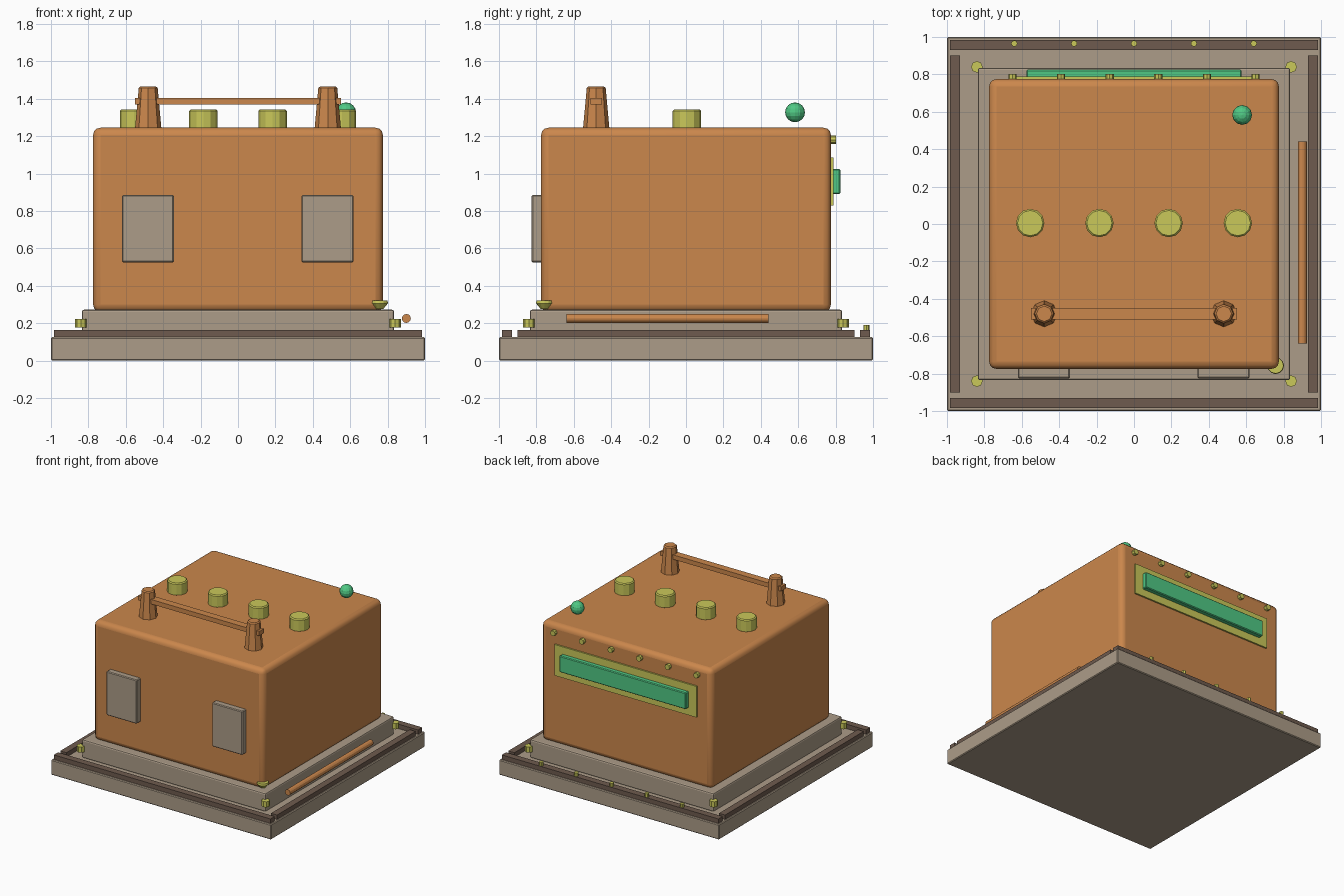
import bpy, math

if "Cube" in bpy.data.objects:
    bpy.data.objects.remove(bpy.data.objects["Cube"])


def material(name, rgb):
    lin = [((c / 255 + 0.055) / 1.055) ** 2.4 for c in rgb]
    m = bpy.data.materials.new(name)
    m.diffuse_color = (*lin, 1)
    m.use_nodes = True
    m.node_tree.nodes["Principled BSDF"].inputs["Base Color"].default_value = m.diffuse_color
    return m


ORANGE = material("orange", (203, 135, 76))
TAN = material("tan", (172, 156, 136))
BROWN = material("dark brown", (110, 91, 78))
YELLOW = material("yellow", (202, 200, 90))
GREEN = material("green", (80, 200, 132))


def finish(name, mat, bevel=0, segments=1):
    o = bpy.context.object
    o.name = name
    o.data.materials.append(mat)
    if bevel:
        b = o.modifiers.new("bevel", 'BEVEL')
        b.width, b.segments = bevel, segments
        b.limit_method = 'ANGLE'
        b.angle_limit = math.radians(50)
    return o


def box(name, mat, x0, x1, y0, y1, z0, z1, bevel=0, segments=1):
    bpy.ops.mesh.primitive_cube_add(
        size=1, location=((x0 + x1) / 2, (y0 + y1) / 2, (z0 + z1) / 2))
    o = bpy.context.object
    o.scale = (x1 - x0, y1 - y0, z1 - z0)
    bpy.ops.object.transform_apply(location=False, rotation=False, scale=True)
    return finish(name, mat, bevel, segments)


def cone(name, mat, loc, r1, r2, depth, sides, rot=(0, 0, 0), bevel=0):
    bpy.ops.mesh.primitive_cone_add(vertices=sides, radius1=r1, radius2=r2,
                                    depth=depth, location=loc, rotation=rot)
    return finish(name, mat, bevel)


# base slab, plinth and main body
box("base_slab", TAN, -1, 1, -1, 1, 0, 0.125, 0.006)
box("plinth", TAN, -0.835, 0.835, -0.835, 0.835, 0.12, 0.272, 0.012, 2)
box("body", ORANGE, -0.775, 0.775, -0.775, 0.775, 0.26, 1.245, 0.04, 3)
bpy.ops.object.shade_smooth_by_angle(angle=math.radians(35))

# dark trim strips around the slab
for s in (-1, 1):
    a, b = sorted((s * 0.93, s * 0.985))
    box("end_trim", BROWN, -0.985, 0.985, a, b, 0.12, 0.162)
    box("side_trim", BROWN, a, b, -0.9, 0.9, 0.12, 0.162)

# four top knobs
for i in range(4):
    cone("top_knob", YELLOW, (-0.555 + 0.37 * i, 0.005, 1.29), 0.076, 0.076,
         0.105, 12, bevel=0.008)

# top handle: two tapered posts and a bar
for s in (-1, 1):
    cone("handle_post", ORANGE, (s * 0.48, -0.48, 1.35), 0.071, 0.05, 0.23, 8,
         bevel=0.008)
box("handle_bar", ORANGE, -0.55, 0.55, -0.51, -0.45, 1.368, 1.405)

# indicator ball
bpy.ops.mesh.primitive_uv_sphere_add(segments=12, ring_count=8, radius=0.053,
                                     location=(0.578, 0.583, 1.327))
finish("indicator_ball", GREEN)

# front plates
for x in (-0.62, 0.34):
    box("front_plate", TAN, x, x + 0.277, -0.825, -0.77, 0.525, 0.885, 0.006)

# rear window with frame and a row of bolts
box("window_frame", YELLOW, -0.645, 0.645, 0.765, 0.788, 0.83, 1.085)
box("window", GREEN, -0.575, 0.575, 0.77, 0.825, 0.89, 1.025, 0.006)
for i in range(6):
    cone("rear_bolt", YELLOW, (-0.65 + 0.26 * i, 0.783, 1.18), 0.022, 0.022,
         0.04, 8, (math.pi / 2, 0, 0))

# bolts on the rear trim
for i in range(5):
    cone("trim_bolt", YELLOW, (-0.64 + 0.32 * i, 0.965, 0.173), 0.017, 0.017,
         0.036, 8)

# corner bolts
for sx in (-1, 1):
    for sy in (-1, 1):
        cone("corner_bolt", YELLOW, (sx * 0.84, sy * 0.84, 0.2), 0.031, 0.031,
             0.046, 8)

# side rod
cone("side_rod", ORANGE, (0.9, -0.1, 0.225), 0.024, 0.024, 1.08, 12,
     (math.pi / 2, 0, 0))

# flared corner button
cone("button_stem", YELLOW, (0.757, -0.757, 0.291), 0.02, 0.045, 0.03, 12)
cone("button_rim", YELLOW, (0.757, -0.757, 0.313), 0.045, 0.042, 0.015, 12)
